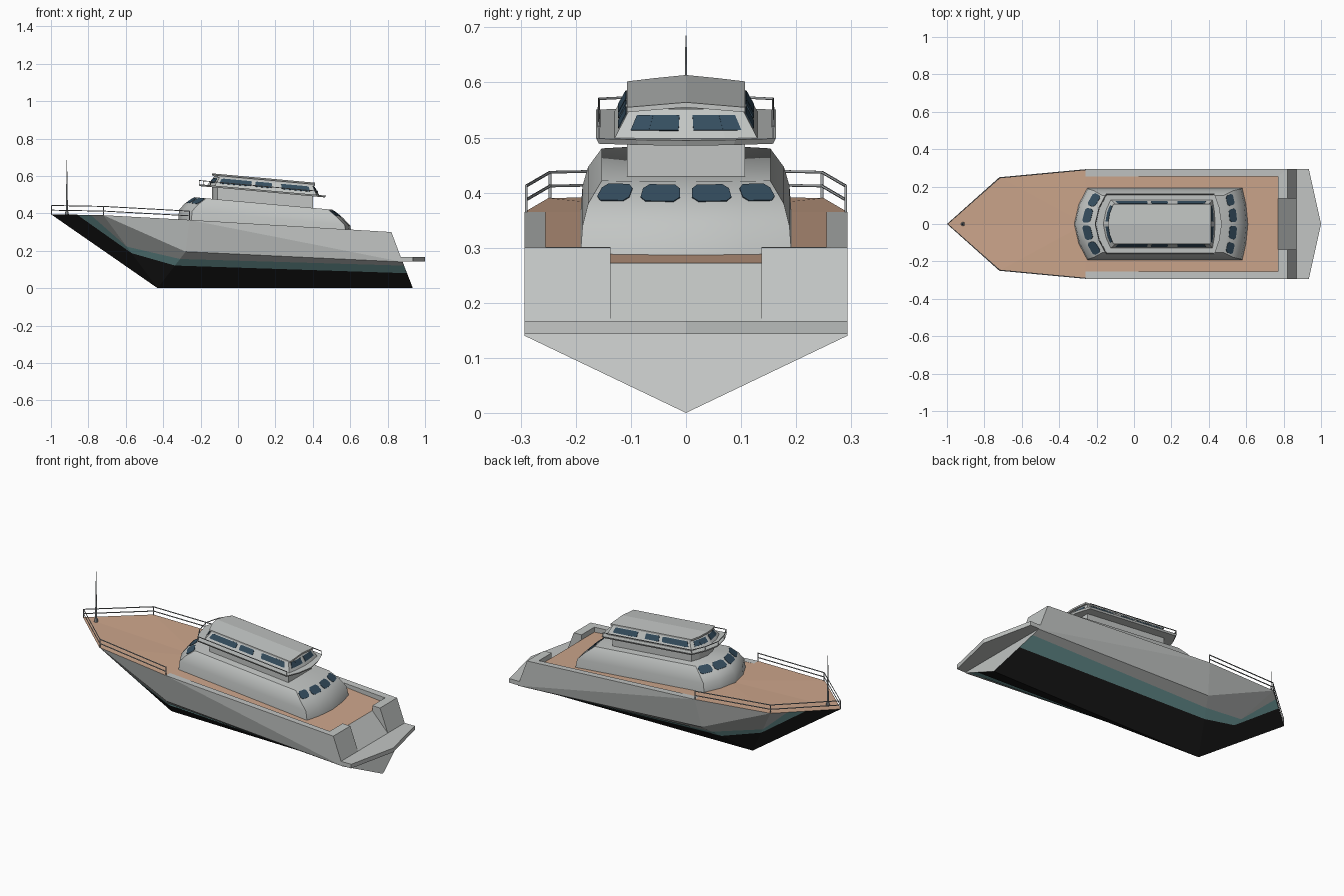
import bpy, bmesh, math
from mathutils import Vector

if "Cube" in bpy.data.objects:
    bpy.data.objects.remove(bpy.data.objects["Cube"])


def mat(name, r, g, b):
    m = bpy.data.materials.new(name)
    m.diffuse_color = (r, g, b, 1)
    m.use_nodes = True
    m.node_tree.nodes["Principled BSDF"].inputs["Base Color"].default_value = m.diffuse_color
    return m


GREY = mat("pale_grey", 0.54, 0.56, 0.55)
TEAK = mat("teak_deck", 0.61, 0.38, 0.26)
BLACK = mat("black_bottom", 0.014, 0.014, 0.014)
TEAL = mat("teal_stripe", 0.23, 0.48, 0.48)
GLASS = mat("dark_glass", 0.035, 0.075, 0.115)
METAL = mat("rail_metal", 0.40, 0.42, 0.43)


def finish(name, bm, mats):
    bmesh.ops.remove_doubles(bm, verts=bm.verts, dist=1e-5)
    bmesh.ops.recalc_face_normals(bm, faces=bm.faces)
    me = bpy.data.meshes.new(name)
    bm.to_mesh(me)
    bm.free()
    for m in mats:
        me.materials.append(m)
    ob = bpy.data.objects.new(name, me)
    bpy.context.collection.objects.link(ob)
    return ob


# ---- Hull: half-side points, mirrored in y ----
P = {k: Vector(v) for k, v in dict(
    B=(-1, 0, .395), D1=(-.72, .25, .39), D2=(-.26, .293, .365), Ds=(.82, .293, .30),
    K=(-.43, 0, 0), Ks=(.935, 0, 0), C=(-.28, .255, .195), Cs=(.88, .293, .14),
    M=(-.26, 0, .365), I=(-.26, .255, .365), J=(.77, .255, .272), N=(.77, .137, .272),
    O=(.77, 0, .272), G=(.77, .255, .301), Gn=(.77, .137, .301), Tn=(.82, .137, .30),
    R=(.87, .137, .167), Q=(.87, 0, .167)).items()}
# stripe limits on each station line
for i, (a, b, lo, hi) in enumerate([("B", "D1", .50, .76), ("K", "D1", .48, .57),
                                    ("K", "C", .62, .80), ("Ks", "Cs", .57, .86)]):
    P[f"l{i}"] = P[a].lerp(P[b], lo)
    P[f"h{i}"] = P[a].lerp(P[b], hi)
HULL = [(2, "B l0 l1 K"), (2, "K l1 l2"), (2, "K l2 l3 Ks"),
        (3, "l0 h0 h1 l1"), (3, "l1 h1 h2 l2"), (3, "l2 h2 h3 l3"),
        (0, "h0 D1 h1"), (0, "h1 D1 C h2"), (0, "h2 C Cs h3"),
        (0, "D1 D2 C"), (0, "D2 Cs C"), (0, "D2 Ds Cs"),
        (1, "B l0 h0 D1 M"), (1, "D1 D2 I M"), (1, "M I J N O"),
        (0, "D2 I G Ds"), (0, "G Gn Tn Ds"), (0, "I G J"), (0, "G Gn N J"),
        (0, "O N R Q"), (0, "Gn Tn R N"), (0, "Ds Tn R Cs"), (0, "Cs R Q Ks l3 h3")]
bm = bmesh.new()
for s in (1, -1):
    for mi, names in HULL:
        f = bm.faces.new([bm.verts.new((P[n].x, s * P[n].y, P[n].z)) for n in names.split()])
        f.material_index = mi
finish("hull", bm, [GREY, TEAK, BLACK, TEAL])


# ---- Lofted superstructure helpers ----
def ring(xf, xr, w, z0, fc, rc, slope=.09, camber=0):
    half = [(xf, 0), (xf + fc * .35, -.55 * w), (xf + fc, -w),
            (xr - rc, -w), (xr - rc * .35, -.55 * w), (xr, 0)]
    pts = half + [(x, -y) for x, y in half[4:0:-1]]
    return [Vector((x, y, z0 - slope * x + camber * (1 - abs(y) / w))) for x, y in pts]


def loft(name, rings, m=GREY):
    bm = bmesh.new()
    vs = [[bm.verts.new(p) for p in r] for r in rings]
    n = len(vs[0])
    for a, b in zip(vs, vs[1:]):
        for i in range(n):
            bm.faces.new((a[i], a[(i + 1) % n], b[(i + 1) % n], b[i]))
    for r in (vs[0], vs[-1]):
        bm.faces.new(r[:6])
        bm.faces.new(r[5:] + r[:1])
    return finish(name, bm, [m])


def window(name, lo, hi, i, u0, u1, v0=.12, v1=.88, cut=.15):
    """thin glass plate with cut corners on loft panel i between two rings"""
    j = (i + 1) % len(lo)
    nrm = (lo[j] - lo[i]).cross(hi[i] - lo[i]).normalized()
    c, d = cut * (u1 - u0), cut * 1.6 * (v1 - v0)
    uv = [(u0 + c, v0), (u1 - c, v0), (u1, v0 + d), (u1, v1 - d),
          (u1 - c, v1), (u0 + c, v1), (u0, v1 - d), (u0, v0 + d)]
    if cut == 0:
        uv = [(u0, v0), (u1, v0), (u1, v1), (u0, v1)]
    bm = bmesh.new()
    a, b = [[bm.verts.new(lo[i].lerp(lo[j], u).lerp(hi[i].lerp(hi[j], u), v) + nrm * off)
             for u, v in uv] for off in (-.003, .002)]
    bm.faces.new(a)
    bm.faces.new(b)
    n = len(uv)
    for k in range(n):
        bm.faces.new((a[k], a[(k + 1) % n], b[(k + 1) % n], b[k]))
    finish(name, bm, [GLASS])


def tube(name, pts, r=.003):
    cu = bpy.data.curves.new(name, 'CURVE')
    cu.dimensions = '3D'
    cu.bevel_depth = r
    cu.bevel_resolution = 1
    cu.use_fill_caps = True
    sp = cu.splines.new('POLY')
    sp.points.add(len(pts) - 1)
    for p, q in zip(sp.points, pts):
        p.co = (*q, 1)
    cu.materials.append(METAL)
    ob = bpy.data.objects.new(name, cu)
    bpy.context.collection.objects.link(ob)


# ---- Main cabin with end windows ----
cab = [ring(-.32, .61, .192, .335, .07, .03), ring(-.315, .60, .188, .39, .07, .03),
       ring(-.285, .56, .178, .427, .07, .03), ring(-.235, .505, .153, .465, .065, .025)]
cabin = loft("main_cabin", cab)
bpy.context.view_layer.objects.active = cabin
cabin.select_set(True)
bpy.ops.object.shade_smooth_by_angle(angle=math.radians(40))
cabin.select_set(False)
for i in (0, 1, 8, 9):
    window("cabin_front_window", cab[2], cab[3], i, .08, .92, .1, .95)
for i in (3, 4, 5, 6):
    window("cabin_rear_window", cab[2], cab[3], i, .12, .88, .15, .85)

# ---- Upper deck: pedestal, plate, wheelhouse, roof ----
loft("bridge_pedestal", [ring(-.14, .40, .107, .45, .03, .0), ring(-.14, .40, .107, .53, .03, .0)])
loft("bridge_plate", [ring(-.205, .465, .158, .527, .06, .04), ring(-.21, .47, .163, .537, .06, .04)])
wh = [ring(-.165, .435, .130, .536, .04, .015), ring(-.125, .402, .102, .588, .03, .005)]
loft("wheelhouse", wh)
# each end window spans two panels: centre panel part and outer panel part
for i, u0, u1 in ((0, .2, 1), (1, 0, .6), (9, 0, .8), (8, .4, 1),
                  (4, 0, .8), (3, .4, 1), (5, .2, 1), (6, 0, .6)):
    window("wheelhouse_end_window", wh[0], wh[1], i, u0, u1, .28, .78, 0)
for u0, u1 in ((.03, .35), (.39, .56), (.66, .95)):
    window("wheelhouse_side_window", wh[0], wh[1], 2, u0, u1, .28, .8, .06)
    window("wheelhouse_side_window", wh[0], wh[1], 7, 1 - u1, 1 - u0, .28, .8, .06)
loft("roof", [ring(-.14, .412, .107, .583, .03, 0, camber=.009),
              ring(-.14, .412, .107, .592, .03, 0, camber=.009)])

# bridge rail, open at the rear
br = ring(-.207, .466, .158, .537, .06, .04)
br = br[6:] + br[:4]
up = Vector((0, 0, .02))
tube("bridge_rail", [p + up for p in br[1:]], .0025)
for p in br[1:]:
    tube("bridge_rail_post", [p, p + up], .002)

# ---- Bow rail ----
path = [Vector(v) for v in ((-.26, -.29, .365), (-.718, -.247, .39), (-.996, 0, .395),
                            (-.718, .247, .39), (-.26, .29, .365))]
for h in (.022, .047):
    tube("bow_rail", [p + Vector((0, 0, h)) for p in path], .0028)
for p in path:
    tube("bow_rail_post", [p, p + Vector((0, 0, .047))], .0028)

# ---- Antenna on the foredeck ----
for n, z0, z1, r0, r1 in (("antenna_base", .385, .41, .011, .009), ("antenna", .40, .685, .006, .001)):
    bm = bmesh.new()
    bmesh.ops.create_cone(bm, cap_ends=True, segments=8, radius1=r0, radius2=r1, depth=z1 - z0)
    bmesh.ops.translate(bm, verts=bm.verts, vec=(-.915, 0, (z0 + z1) / 2))
    finish(n, bm, [METAL])

# ---- Swim platform ----
bm = bmesh.new()
f = bm.faces.new([bm.verts.new((x, y, .143)) for x, y in
                  ((.86, -.293), (.935, -.293), (1, 0), (.935, .293), (.86, .293))])
ext = bmesh.ops.extrude_face_region(bm, geom=[f])
bmesh.ops.translate(bm, verts=[v for v in ext["geom"] if isinstance(v, bmesh.types.BMVert)], vec=(0, 0, .024))
finish("swim_platform", bm, [GREY])
